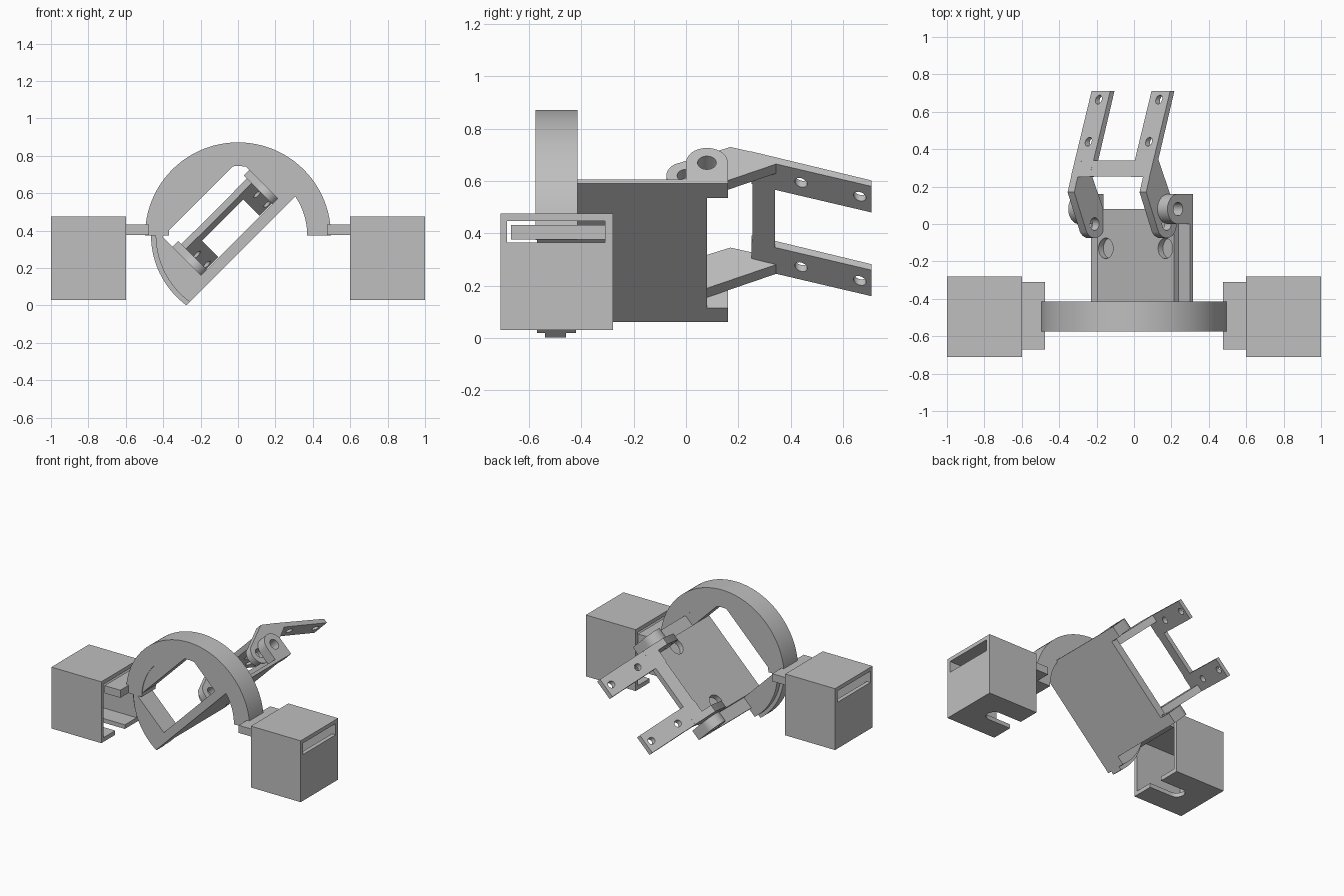
import bpy, bmesh, math
from mathutils import Matrix, Vector

if "Cube" in bpy.data.objects:
    bpy.data.objects.remove(bpy.data.objects["Cube"], do_unlink=True)

GREY = (0.52, 0.52, 0.52, 1)
mat = bpy.data.materials.new("plain grey")
mat.use_nodes = True
mat.diffuse_color = GREY
mat.node_tree.nodes["Principled BSDF"].inputs["Base Color"].default_value = GREY

# Moving assembly is rolled 45 degrees about the arch axis
AXIS_Z = 0.375
TILT = Matrix.Translation((0, 0, AXIS_Z)) @ Matrix.Rotation(math.radians(-45), 4, 'Y')
UPRIGHT = Matrix.Identity(4)
PLANES = {'Y': lambda a, b, d: (a, d, b),
          'X': lambda a, b, d: (d, a, b),
          'Z': lambda a, b, d: (a, b, d)}


def prism(name, pts, axis, lo, hi, frame=UPRIGHT):
    """Extrude a 2D profile along an axis from lo to hi."""
    bm = bmesh.new()
    put = PLANES[axis]
    face = bm.faces.new([bm.verts.new(put(a, b, lo)) for a, b in pts])
    ext = bmesh.ops.extrude_face_region(bm, geom=[face])
    move = Vector(put(0, 0, hi - lo))
    bmesh.ops.translate(bm, vec=move, verts=[g for g in ext["geom"] if isinstance(g, bmesh.types.BMVert)])
    bmesh.ops.recalc_face_normals(bm, faces=bm.faces)
    me = bpy.data.meshes.new(name)
    bm.to_mesh(me)
    bm.free()
    me.materials.append(mat)
    ob = bpy.data.objects.new(name, me)
    bpy.context.collection.objects.link(ob)
    ob.matrix_world = frame
    return ob


def rect(a0, a1, b0, b1):
    return [(a0, b0), (a1, b0), (a1, b1), (a0, b1)]


def arc(ca, cb, r, start, end, n=24):
    angles = [math.radians(start + (end - start) * i / n) for i in range(n + 1)]
    return [(ca + r * math.cos(t), cb + r * math.sin(t)) for t in angles]


def circle(ca, cb, r):
    return arc(ca, cb, r, 0, 345, 23)


def cut(ob, *cutters):
    """Subtract cutters and bake the result."""
    for c in cutters:
        m = ob.modifiers.new("cut", 'BOOLEAN')
        m.operation, m.solver, m.object = 'DIFFERENCE', 'EXACT', c
    bpy.context.view_layer.update()
    deps = bpy.context.evaluated_depsgraph_get()
    me = bpy.data.meshes.new_from_object(ob.evaluated_get(deps))
    ob.modifiers.clear()
    ob.data = me
    for c in cutters:
        bpy.data.objects.remove(c, do_unlink=True)
    return ob


def span(s, a, b):
    return min(s * a, s * b), max(s * a, s * b)


# Fixed arch
prism("arch", arc(0, AXIS_Z, 0.497, 0, 180, 48) + arc(0, AXIS_Z, 0.37, 180, 0, 48),
      'Y', -0.575, -0.415)

for s, side in ((1, "left"), (-1, "right")):
    # Hollow motor box: open inside face, slot in outer wall, keyhole in floor
    box = prism(side + "_box", rect(-0.71, -0.28, 0.03, 0.475), 'X', *span(s, 0.6, 1.0))
    cavity = prism("cavity", rect(-0.685, -0.305, 0.06, 0.447), 'X', *span(s, 0.55, 0.97))
    slot = prism("slot", rect(-0.685, -0.31, 0.365, 0.447), 'X', *span(s, 0.9, 1.1))
    notch_pts = [(s * a, b) for a, b in
                 [(0.55, -0.55)] + arc(0.78, -0.495, 0.055, -90, 90, 16) + [(0.55, -0.44)]]
    notch = prism("notch", notch_pts, 'Z', 0, 0.1)
    cut(box, cavity, slot, notch)
    # Mounting tab between arch and box
    prism(side + "_tab", rect(-0.67, -0.31, 0.377, 0.432), 'X', *span(s, 0.475, 0.602))

# Rotating gate: broad disc segment with a narrow rim tongue and a window
FLOOR, DECK = -0.07, -0.012
for name, r, y0, y1 in (("gate_disc", 0.44, -0.57, -0.42), ("gate_rim", 0.465, -0.54, -0.46)):
    a = math.degrees(math.asin(FLOOR / r))
    gate = prism(name, arc(0, 0, r, a, 180 - a, 64), 'Y', y0, y1, TILT)
    cut(gate, prism("window", rect(-0.29, 0.29, DECK, 0.28), 'Y', -0.7, -0.3, TILT))

# Tray: thin flange plate with rear ears, and a raised deck with blind holes
flange = [(-0.375, -0.42), (0.375, -0.42), (0.375, 0.16), (0.295, 0.16),
          (0.295, 0.08), (-0.3, 0.08), (-0.3, 0.16), (-0.375, 0.16)]
prism("tray_flange", flange, 'Z', FLOOR, -0.048, TILT)
deck = prism("tray_deck", rect(-0.29, 0.29, -0.43, 0.08), 'Z', FLOOR + 0.001, DECK, TILT)
cut(deck, *[prism("recess", circle(s * 0.225, -0.13, 0.055), 'Z', -0.05, 0.1, TILT) for s in (1, -1)])

# Clevis profile, in depth and height
gusset = (arc(0, 0.05, 0.075, 125, 270, 16)
          + [(0.08, -0.015), (0.345, 0.113), (0.345, 0.149), (0.17, 0.205)])
finger = [(0.25, 0.146), (0.345, 0.113), (0.71, -0.008), (0.71, 0.024), (0.25, 0.181)]

for s, side in ((1, "left"), (-1, "right")):
    # Rounded pivot ear on the tray
    ear_pts = [(0.16, -0.06)] + arc(0.08, 0.042, 0.08, 0, 180) + [(0.0, -0.06)]
    ear = prism(side + "_ear", ear_pts, 'X', *span(s, 0.3, 0.375), TILT)
    cut(ear, prism("bore", circle(0.08, 0.042, 0.036), 'X', -1, 1, TILT))
    # Side plate of the clevis
    plate = prism(side + "_clevis_plate", gusset, 'X', *span(s, 0.247, 0.297), TILT)
    cut(plate, prism("bore", circle(0, 0.05, 0.034), 'X', -1, 1, TILT))
    # Flat finger with two holes
    f = prism(side + "_finger", finger, 'X', *span(s, 0.156, 0.297), TILT)
    cut(f, *[prism("hole", circle(s * 0.228, y, 0.024), 'Z', -0.3, 0.4, TILT) for y in (0.44, 0.665)])

# Crossbar joining the fingers
prism("crossbar", [(0.255, 0.144), (0.34, 0.115), (0.34, 0.15), (0.255, 0.179)],
      'X', -0.2, 0.2, TILT)

# Smooth the round surfaces, keep edges sharp
bpy.ops.object.select_all(action='DESELECT')
for ob in bpy.context.scene.objects:
    if ob.type == 'MESH':
        ob.select_set(True)
        bpy.context.view_layer.objects.active = ob
bpy.ops.object.shade_smooth_by_angle(angle=math.radians(30))
